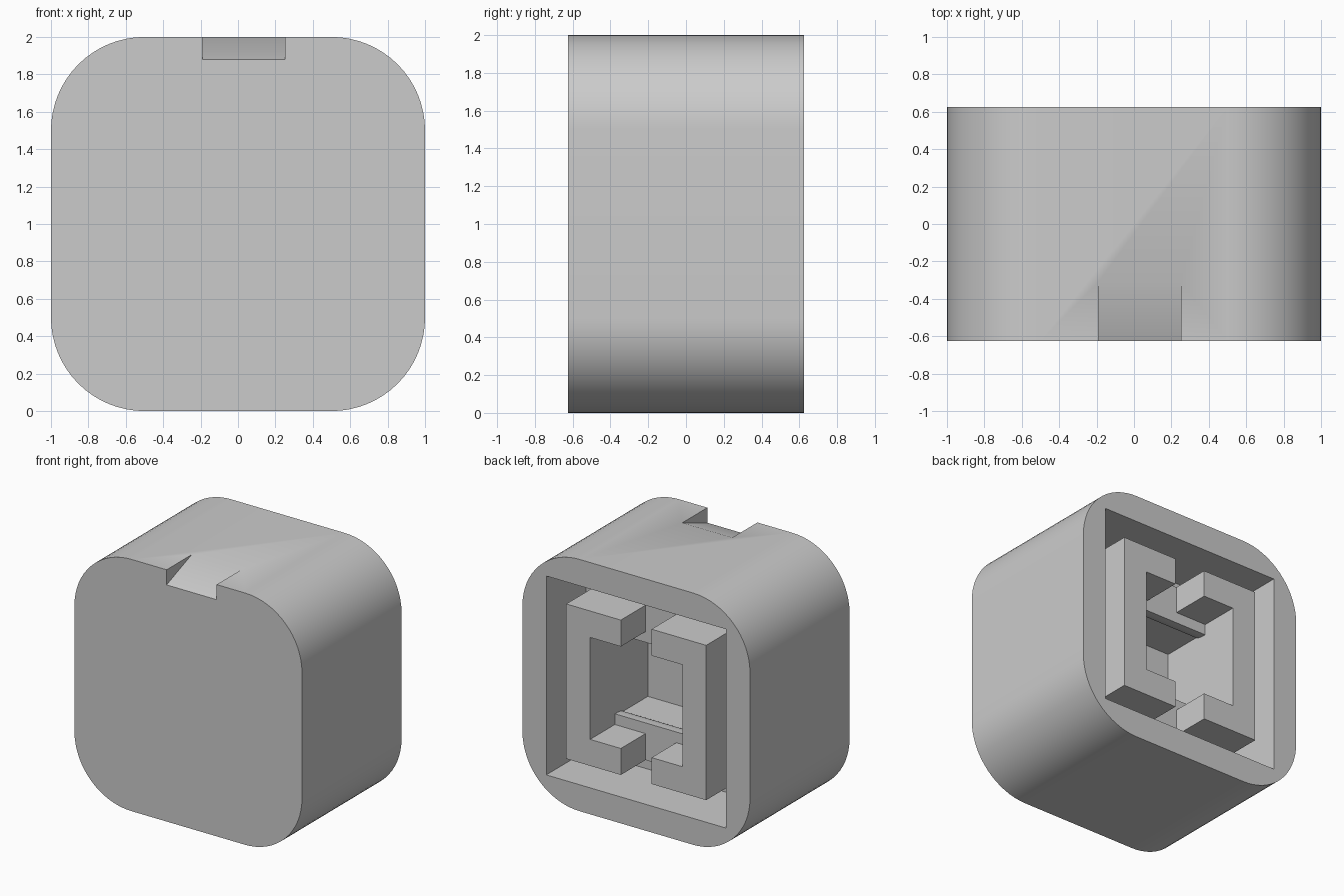
import bpy, bmesh, math
from mathutils import Vector

cube = bpy.data.objects.get("Cube")
if cube:
    bpy.data.objects.remove(cube, do_unlink=True)

BACK = 0.625        # y of the open back face
FRONT = -0.625
MID = 1.0           # height of the centre

grey = bpy.data.materials.new("plain grey")
grey.use_nodes = True
grey.diffuse_color = (0.6, 0.6, 0.6, 1)
grey.node_tree.nodes["Principled BSDF"].inputs["Base Color"].default_value = (0.6, 0.6, 0.6, 1)


def prism(name, outline, axis, length):
    """Extrude a closed outline of 3D points along an axis."""
    bm = bmesh.new()
    face = bm.faces.new([bm.verts.new(p) for p in outline])
    new = bmesh.ops.extrude_face_region(bm, geom=[face])["geom"]
    moved = [v for v in new if isinstance(v, bmesh.types.BMVert)]
    bmesh.ops.translate(bm, verts=moved, vec=Vector(axis) * length)
    bmesh.ops.recalc_face_normals(bm, faces=bm.faces)
    mesh = bpy.data.meshes.new(name)
    bm.to_mesh(mesh)
    bm.free()
    mesh.materials.append(grey)
    obj = bpy.data.objects.new(name, mesh)
    bpy.context.collection.objects.link(obj)
    return obj


def block(name, half_x, half_z, y0, y1):
    """Box centred on the y axis line through the middle."""
    signs = [(-1, -1), (1, -1), (1, 1), (-1, 1)]
    outline = [(sx * half_x, y0, MID + sz * half_z) for sx, sz in signs]
    return prism(name, outline, (0, 1, 0), y1 - y0)


def carve(obj, cutters):
    """Subtract the cutters, then remove them."""
    bpy.context.view_layer.objects.active = obj
    for cutter in cutters:
        mod = obj.modifiers.new("cut", 'BOOLEAN')
        mod.operation = 'DIFFERENCE'
        mod.solver = 'EXACT'
        mod.object = cutter
        bpy.ops.object.modifier_apply(modifier=mod.name)
        bpy.data.objects.remove(cutter, do_unlink=True)


# Rounded square body
RADIUS, STEPS = 0.5, 16
outline = []
for quarter, (sx, sz) in enumerate([(1, 1), (-1, 1), (-1, -1), (1, -1)]):
    for i in range(STEPS + 1):
        a = (quarter + i / STEPS) * math.pi / 2
        outline.append((sx * (1 - RADIUS) + RADIUS * math.cos(a), FRONT,
                        MID + sz * (1 - RADIUS) + RADIUS * math.sin(a)))
body = prism("body", outline, (0, 1, 0), BACK - FRONT)

# Sloped notch in the top front edge: from the front floor up to the top
notch = prism("notch_cutter", [(-0.19, FRONT, 1.88), (-0.19, -0.31, 2.0),
                               (-0.19, -0.31, 2.1), (-0.19, FRONT - 0.1, 2.1),
                               (-0.19, FRONT - 0.1, 1.88)], (1, 0, 0), 0.44)
carve(body, [block("recess_cutter", 0.79, 0.79, 0.125, BACK + 0.1),
             block("bore_cutter", 0.405, 0.34, -0.1, 0.3),
             notch])

# Square socket standing in the recess, with a slot above and below
socket = block("socket", 0.615, 0.615, 0.125, BACK)
carve(socket, [block("mouth_cutter", 0.405, 0.405, 0.315, BACK + 0.1),
               block("slot_cutter", 0.135, 0.8, 0.315, BACK + 0.1),
               block("throat_cutter", 0.405, 0.34, 0.0, 0.4)])

# Small rounded lips where the mouth narrows into the throat
for side, name in ((1, "upper_lip"), (-1, "lower_lip")):
    z = MID + side * 0.34
    profile = [(-0.405, 0.315 - 0.1 * math.sin(t * math.pi / 8),
                z - side * 0.02 * math.cos(t * math.pi / 8)) for t in range(5)]
    profile += [(-0.405, 0.215, z + side * 0.02), (-0.405, 0.315, z + side * 0.02)]
    prism(name, profile, (1, 0, 0), 0.81)

# Smooth the rounded sides, keep the edges sharp
bpy.ops.object.select_all(action='DESELECT')
for obj in bpy.context.collection.objects:
    if obj.type == 'MESH' and grey.name in obj.data.materials:
        obj.select_set(True)
        bpy.context.view_layer.objects.active = obj
bpy.ops.object.shade_smooth_by_angle(angle=math.radians(30))
